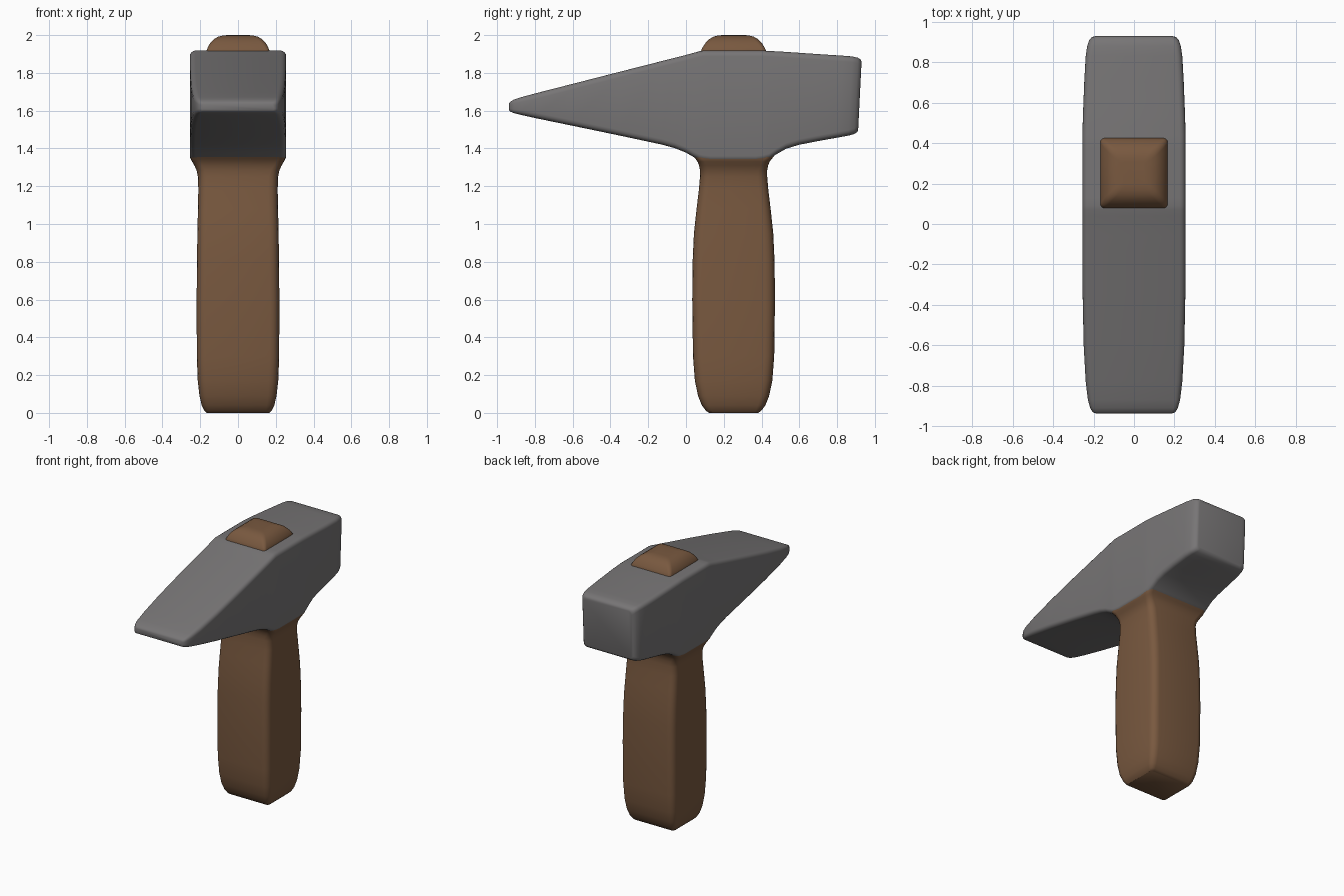
import bpy, bmesh, math


def material(name, rgb):
    m = bpy.data.materials.new(name)
    m.diffuse_color = (*rgb, 1)
    return m


STEEL = material("grey steel", (0.185, 0.178, 0.18))
WOOD = material("brown wood", (0.19, 0.099, 0.05))


def rounded_rect(hu, hv, r, n=4):
    """Outline of a rounded rectangle centred on the origin."""
    pts = []
    for k, (su, sv) in enumerate(((1, 1), (-1, 1), (-1, -1), (1, -1))):
        for i in range(n + 1):
            a = math.pi / 2 * (k + i / n)
            pts.append((su * (hu - r) + r * math.cos(a), sv * (hv - r) + r * math.sin(a)))
    return pts


def loft(name, rings, mat):
    """Skin a list of equal-length rings and cap both ends."""
    bm = bmesh.new()
    loops = [[bm.verts.new(p) for p in ring] for ring in rings]
    n = len(loops[0])
    for a, b in zip(loops, loops[1:]):
        for i in range(n):
            j = (i + 1) % n
            bm.faces.new((a[i], a[j], b[j], b[i]))
    bm.faces.new(loops[0])
    bm.faces.new(loops[-1])
    bmesh.ops.recalc_face_normals(bm, faces=bm.faces)
    me = bpy.data.meshes.new(name)
    bm.to_mesh(me)
    bm.free()
    me.materials.append(mat)
    ob = bpy.data.objects.new(name, me)
    bpy.context.collection.objects.link(ob)
    bpy.ops.object.select_all(action='DESELECT')
    ob.select_set(True)
    bpy.context.view_layer.objects.active = ob
    bpy.ops.object.shade_smooth_by_angle(angle=math.radians(40))
    return ob


# Head: sections along y as (y, bottom z, top z, half width, corner radius)
HEAD = [
    (-0.937, 1.602, 1.638, 0.19, 0.012), (-0.93, 1.595, 1.647, 0.205, 0.016),
    (-0.91, 1.587, 1.659, 0.217, 0.02), (-0.87, 1.577, 1.672, 0.228, 0.025),
    (-0.78, 1.557, 1.696, 0.239, 0.03), (-0.6, 1.52, 1.742, 0.249, 0.03),
    (-0.35, 1.468, 1.806, 0.254, 0.03), (-0.13, 1.421, 1.862, 0.255, 0.03),
    (-0.06, 1.402, 1.88, 0.255, 0.03), (0.0, 1.378, 1.895, 0.255, 0.03),
    (0.04, 1.355, 1.906, 0.255, 0.03), (0.07, 1.34, 1.914, 0.255, 0.03),
    (0.09, 1.335, 1.918, 0.255, 0.03), (0.13, 1.33, 1.918, 0.255, 0.03),
    (0.37, 1.33, 1.918, 0.255, 0.03), (0.41, 1.335, 1.918, 0.255, 0.03),
    (0.44, 1.343, 1.916, 0.255, 0.03), (0.48, 1.37, 1.914, 0.254, 0.03),
    (0.53, 1.398, 1.911, 0.253, 0.03), (0.6, 1.419, 1.906, 0.25, 0.03),
    (0.7, 1.438, 1.899, 0.246, 0.03), (0.82, 1.459, 1.891, 0.239, 0.03),
    (0.87, 1.468, 1.887, 0.232, 0.03), (0.9, 1.476, 1.88, 0.222, 0.03),
    (0.915, 1.486, 1.87, 0.21, 0.03), (0.92, 1.498, 1.857, 0.198, 0.025),
]
rings = []
for y, zb, zt, w, r in HEAD:
    c, lean = (zb + zt) / 2, 0.05 * max(0, min(1, (y - 0.5) / 0.35))
    rings.append([(u, y + lean * (v + c - 1.67), v + c)
                  for u, v in rounded_rect(w, (zt - zb) / 2, r)])
loft("hammer_head", rings, STEEL)


# Wooden parts: sections up z as (z, half x, half y, corner radius)
def wooden(name, sections):
    loft(name, [[(u, 0.252 + v, z) for u, v in rounded_rect(hx, hy, r)]
                for z, hx, hy, r in sections], WOOD)


wooden("handle", [
    (0.0, 0.165, 0.13, 0.02), (0.012, 0.178, 0.147, 0.03), (0.04, 0.192, 0.168, 0.04),
    (0.09, 0.204, 0.188, 0.045), (0.17, 0.213, 0.205, 0.05), (0.3, 0.218, 0.215, 0.05),
    (0.6, 0.219, 0.219, 0.05), (0.8, 0.217, 0.217, 0.05), (0.95, 0.215, 0.21, 0.05),
    (1.08, 0.212, 0.196, 0.05), (1.18, 0.21, 0.184, 0.05), (1.25, 0.212, 0.178, 0.05),
    (1.285, 0.219, 0.178, 0.045), (1.31, 0.231, 0.183, 0.04), (1.33, 0.243, 0.191, 0.04),
    (1.345, 0.25, 0.202, 0.035), (1.36, 0.25, 0.215, 0.035),
])

# Domed end of the handle poking out of the head
wooden("handle_top", [
    (1.88, 0.167, 0.173, 0.02), (1.916, 0.167, 0.173, 0.02), (1.935, 0.16, 0.164, 0.022),
    (1.957, 0.148, 0.15, 0.025), (1.978, 0.128, 0.13, 0.025), (1.991, 0.106, 0.108, 0.025),
    (1.998, 0.08, 0.083, 0.02), (2.0, 0.055, 0.058, 0.015),
])
